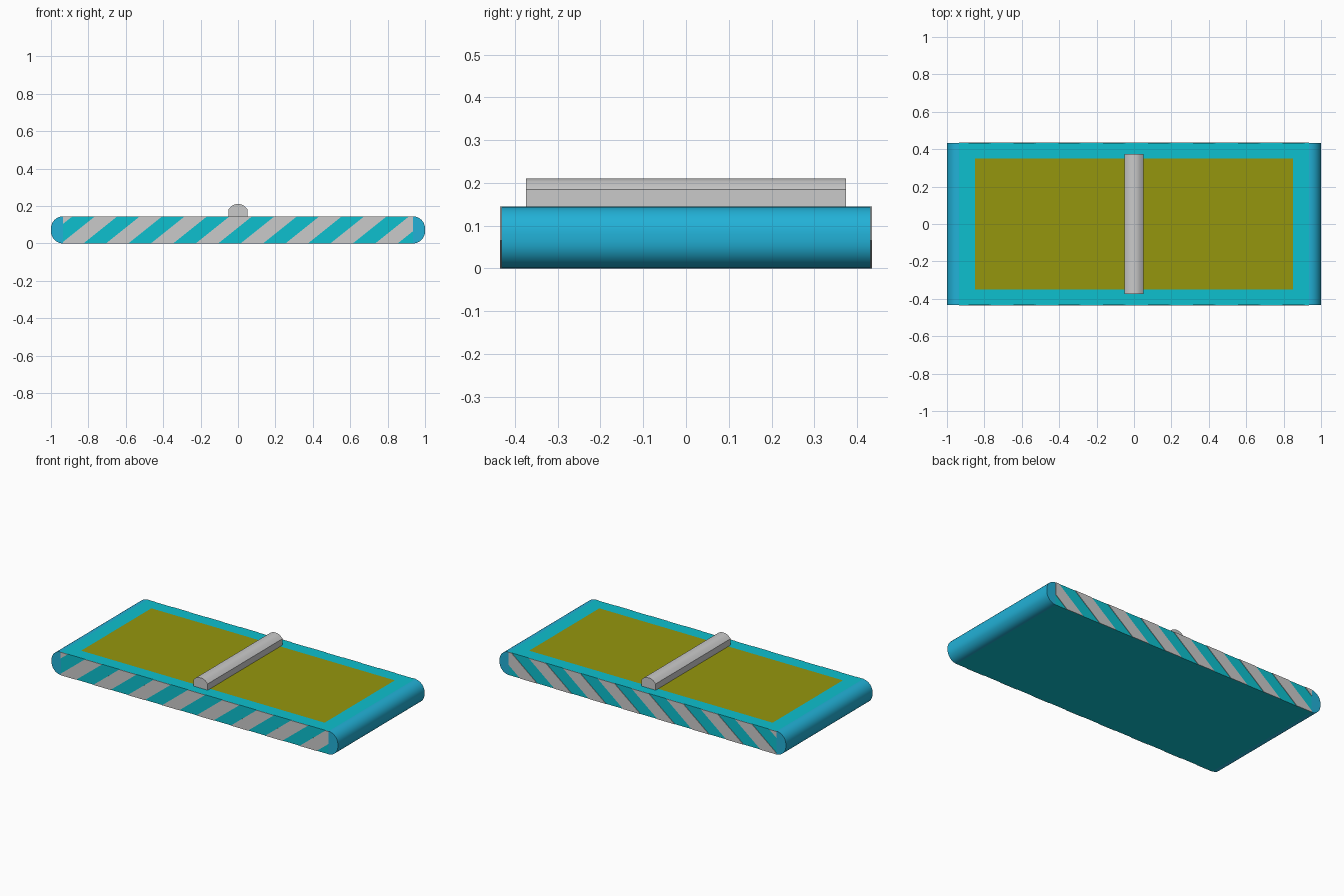
import bpy, bmesh, math

if "Cube" in bpy.data.objects:
    bpy.data.objects.remove(bpy.data.objects["Cube"])

L, W, H = 1.0, 0.432, 0.145      # body half length, half width, height
R, CAP = 0.065, 0.935            # corner radius, where the end caps begin


def material(name, color):
    m = bpy.data.materials.new(name)
    m.diffuse_color = (*color, 1)
    m.use_nodes = True
    m.node_tree.nodes["Principled BSDF"].inputs["Base Color"].default_value = m.diffuse_color
    return m


cyan = material("cyan", (0.004, 0.53, 0.62))
blue = material("end blue", (0.016, 0.44, 0.68))
olive = material("olive", (0.30, 0.305, 0.004))
grey = material("light grey", (0.59, 0.59, 0.59))


def prism(bm, profile, y0, y1):
    """Extrude an (x, z) outline along y."""
    face = bm.faces.new([bm.verts.new((x, y0, z)) for x, z in profile])
    ext = bmesh.ops.extrude_face_region(bm, geom=[face])["geom"]
    moved = [v for v in ext if isinstance(v, bmesh.types.BMVert)]
    bmesh.ops.translate(bm, verts=moved, vec=(0, y1 - y0, 0))


def finish(bm, name, mats, smooth=False):
    bmesh.ops.recalc_face_normals(bm, faces=bm.faces[:])
    mesh = bpy.data.meshes.new(name)
    bm.to_mesh(mesh)
    bm.free()
    for m in mats:
        mesh.materials.append(m)
    ob = bpy.data.objects.new(name, mesh)
    bpy.context.collection.objects.link(ob)
    if smooth:
        bpy.ops.object.select_all(action='DESELECT')
        ob.select_set(True)
        bpy.context.view_layer.objects.active = ob
        bpy.ops.object.shade_smooth_by_angle(angle=math.radians(30))
    return ob


# Body: rounded slab, blue at the ends, olive panel cut into the top
outline = []
for cx, cz, start in ((CAP, R, -90), (CAP, H - R, 0),
                      (-CAP, H - R, 90), (-CAP, R, 180)):
    for i in range(9):
        a = math.radians(start + 90 * i / 8)
        outline.append((cx + R * math.cos(a), cz + R * math.sin(a)))
bm = bmesh.new()
prism(bm, outline, -W, W)
cuts = [((s * x, 0, 0), (1, 0, 0)) for x in (CAP, 0.85) for s in (1, -1)]
cuts += [((0, s * 0.35, 0), (0, 1, 0)) for s in (1, -1)]
for co, no in cuts:
    bmesh.ops.bisect_plane(bm, geom=bm.verts[:] + bm.edges[:] + bm.faces[:],
                           plane_co=co, plane_no=no)
bmesh.ops.recalc_face_normals(bm, faces=bm.faces[:])
for f in bm.faces:
    c = f.calc_center_median()
    if abs(c.x) > CAP:
        f.material_index = 1
    elif f.normal.z > 0.9 and abs(c.x) < 0.85 and abs(c.y) < 0.35:
        f.material_index = 2
finish(bm, "body", (cyan, blue, olive), smooth=True)

# Slanted stripes on the front and back, trimmed at the end caps
PERIOD, WIDTH, SLOPE = 0.24, 0.12, 1.25
bm = bmesh.new()
for side in (-1, 1):
    for i in range(9):
        right = CAP - R * SLOPE - i * PERIOD
        left = right - WIDTH
        prism(bm, [(left, 0), (right, 0), (right + H * SLOPE, H),
                   (left + H * SLOPE, H)], side * W, side * (W + 0.003))
for s in (1, -1):
    cut = bmesh.ops.bisect_plane(
        bm, geom=bm.verts[:] + bm.edges[:] + bm.faces[:],
        plane_co=(s * CAP, 0, 0), plane_no=(s, 0, 0), clear_outer=True)
    edges = [e for e in cut["geom_cut"] if isinstance(e, bmesh.types.BMEdge)]
    bmesh.ops.holes_fill(bm, edges=edges, sides=0)
finish(bm, "side_stripes", (grey,))

# Raised bar across the middle
half = [(0.05, H - 0.005), (0.05, 0.185), (0.031, 0.203), (0.012, 0.21)]
bm = bmesh.new()
prism(bm, half + [(-x, z) for x, z in reversed(half)], -0.374, 0.374)
finish(bm, "cross_bar", (grey,), smooth=True)
